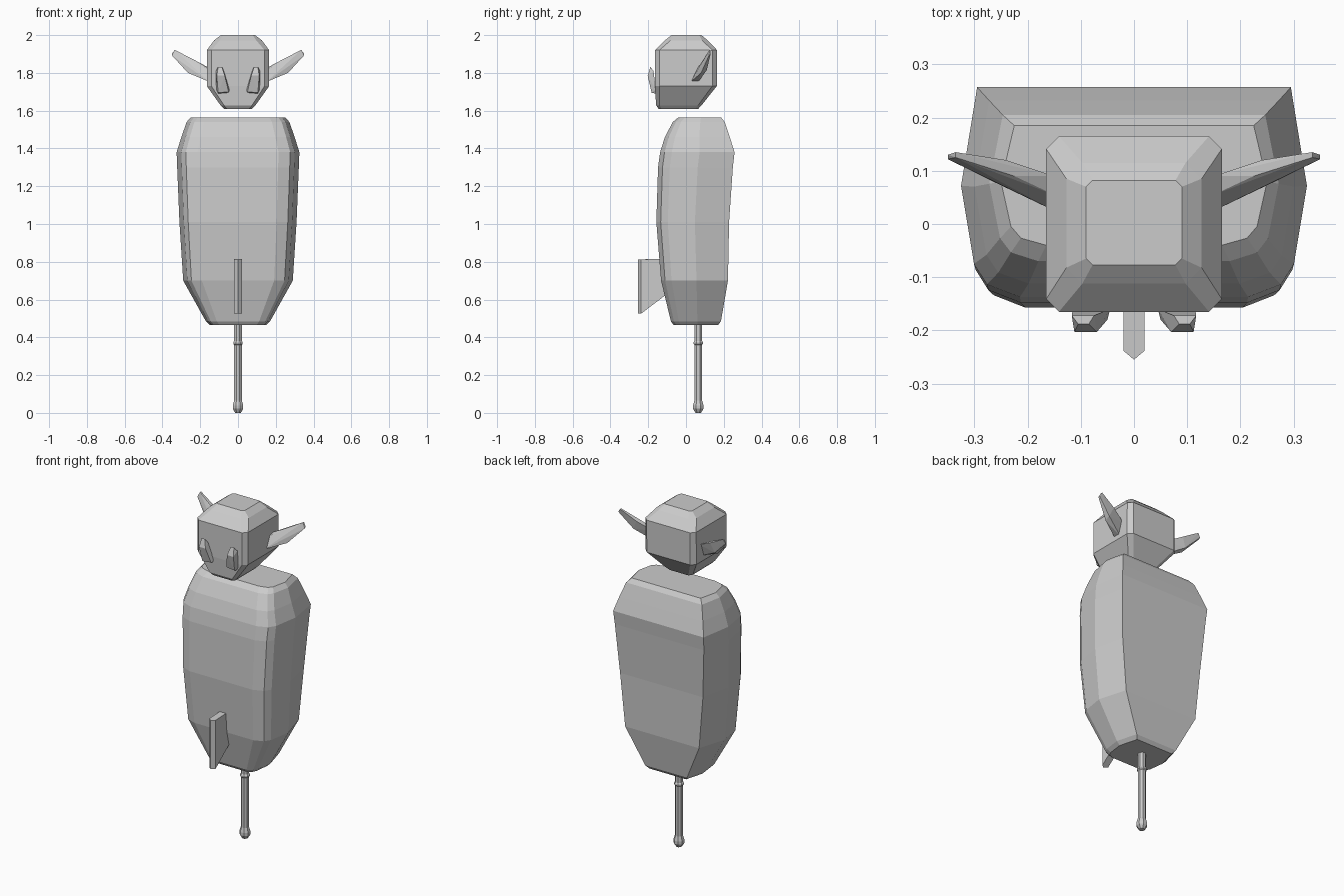
import bpy, bmesh, math

if "Cube" in bpy.data.objects:
    bpy.data.objects.remove(bpy.data.objects["Cube"])


def finish(name, bm):
    bmesh.ops.recalc_face_normals(bm, faces=bm.faces)
    me = bpy.data.meshes.new(name)
    bm.to_mesh(me)
    bm.free()
    ob = bpy.data.objects.new(name, me)
    bpy.context.collection.objects.link(ob)
    return ob


def loft(name, rings):
    """Join closed rings of equal count and cap both ends."""
    bm = bmesh.new()
    rows = [[bm.verts.new(p) for p in r] for r in rings]
    n = len(rows[0])
    for a, b in zip(rows, rows[1:]):
        for i in range(n):
            j = (i + 1) % n
            bm.faces.new((a[i], a[j], b[j], b[i]))
    bm.faces.new(rows[0])
    bm.faces.new(rows[-1])
    return finish(name, bm)


def hull_pair(name, pts):
    """Convex faceted piece on both sides of x = 0."""
    for side, s in (("right", 1), ("left", -1)):
        bm = bmesh.new()
        vs = [bm.verts.new((s * x, y, z)) for x, y, z in pts]
        res = bmesh.ops.convex_hull(bm, input=vs)
        loose = [v for v in bm.verts if not v.link_faces]
        bmesh.ops.delete(bm, geom=loose, context='VERTS')
        finish(f"{side}_{name}", bm)


# Body: flat back, bevelled front; levels are z, half width, back y, front y, back corner ratio
levels = [
    (.465, .15, .17, -.065, .80), (.485, .17, .185, -.08, .80),
    (.70, .29, .222, -.132, .83), (1.01, .31, .228, -.157, .87),
    (1.30, .322, .248, -.148, .90), (1.38, .325, .257, -.137, .907),
    (1.46, .30, .232, -.112, .907), (1.54, .272, .205, -.07, .907),
    (1.565, .25, .185, -.04, .90),
]
rings = []
for z, w, yb, yf, br in levels:
    half = [(br, 1), (1, .53), (.925, .157), (.85, .06), (.66, 0)]
    half = [(w * x, yf + (yb - yf) * t, z) for x, t in half]
    rings.append(half + [(-x, y, h) for x, y, h in reversed(half)])
loft("body", rings)

# Head: chamfered box tapering to the chin; z, half width, front y, back y, chamfer
levels = [
    (1.61, .075, -.145, .065, .015), (1.628, .092, -.158, .082, .018),
    (1.73, .165, -.165, .163, .024), (1.92, .165, -.165, .165, .024),
    (1.972, .127, -.112, .115, .03), (2.0, .09, -.077, .082, .012),
]
rings = []
for z, w, f, b, c in levels:
    half = [(w - c, b), (w, b - c), (w, f + c), (w - c, f)]
    rings.append([(x, y, z) for x, y in half] + [(-x, y, z) for x, y in reversed(half)])
loft("head", rings)

# Ears: thin swept blades
hull_pair("ear", [
    (.15, .025, 1.752), (.15, .065, 1.752), (.15, .055, 1.815), (.15, .09, 1.825),
    (.265, .08, 1.80), (.265, .11, 1.815), (.225, .09, 1.865), (.24, .12, 1.87),
    (.35, .122, 1.893), (.35, .13, 1.90), (.335, .125, 1.922), (.335, .135, 1.922)])

# Eyes: slanted wedges on the face
hull_pair("eye", [
    (.045, -.16, 1.71), (.115, -.16, 1.71), (.05, -.16, 1.695), (.105, -.16, 1.69),
    (.05, -.18, 1.70), (.105, -.182, 1.695), (.07, -.203, 1.785), (.112, -.203, 1.785),
    (.075, -.172, 1.81), (.117, -.172, 1.81), (.085, -.188, 1.832), (.105, -.188, 1.832)])

# Front fin with a pointed leading edge
bm = bmesh.new()
rows = []
for x, ye in ((-.02, -.238), (0, -.255), (.02, -.238)):
    rows.append([bm.verts.new((x, ye, .525)), bm.verts.new((x, ye, .812))])
backs = [[bm.verts.new((x, -.08, .645)), bm.verts.new((x, -.08, .818))] for x in (-.02, .02)]
loop = rows + [backs[1], backs[0]]
for i in range(5):
    a, b = loop[i], loop[(i + 1) % 5]
    bm.faces.new((a[0], b[0], b[1], a[1]))
bm.faces.new([p[0] for p in loop])
bm.faces.new([p[1] for p in loop])
finish("front_fin", bm)

# Support pole with collar and foot knob
profile = [(.016, 0), (.03, .022), (.03, .04), (.022, .066), (.022, .36),
           (.027, .366), (.027, .374), (.022, .381), (.022, .52)]
rings = []
for r, z in profile:
    angs = [math.tau * (i + .5) / 8 for i in range(8)]
    rings.append([(r * math.cos(a), .065 + r * math.sin(a), z) for a in angs])
loft("pole", rings)
